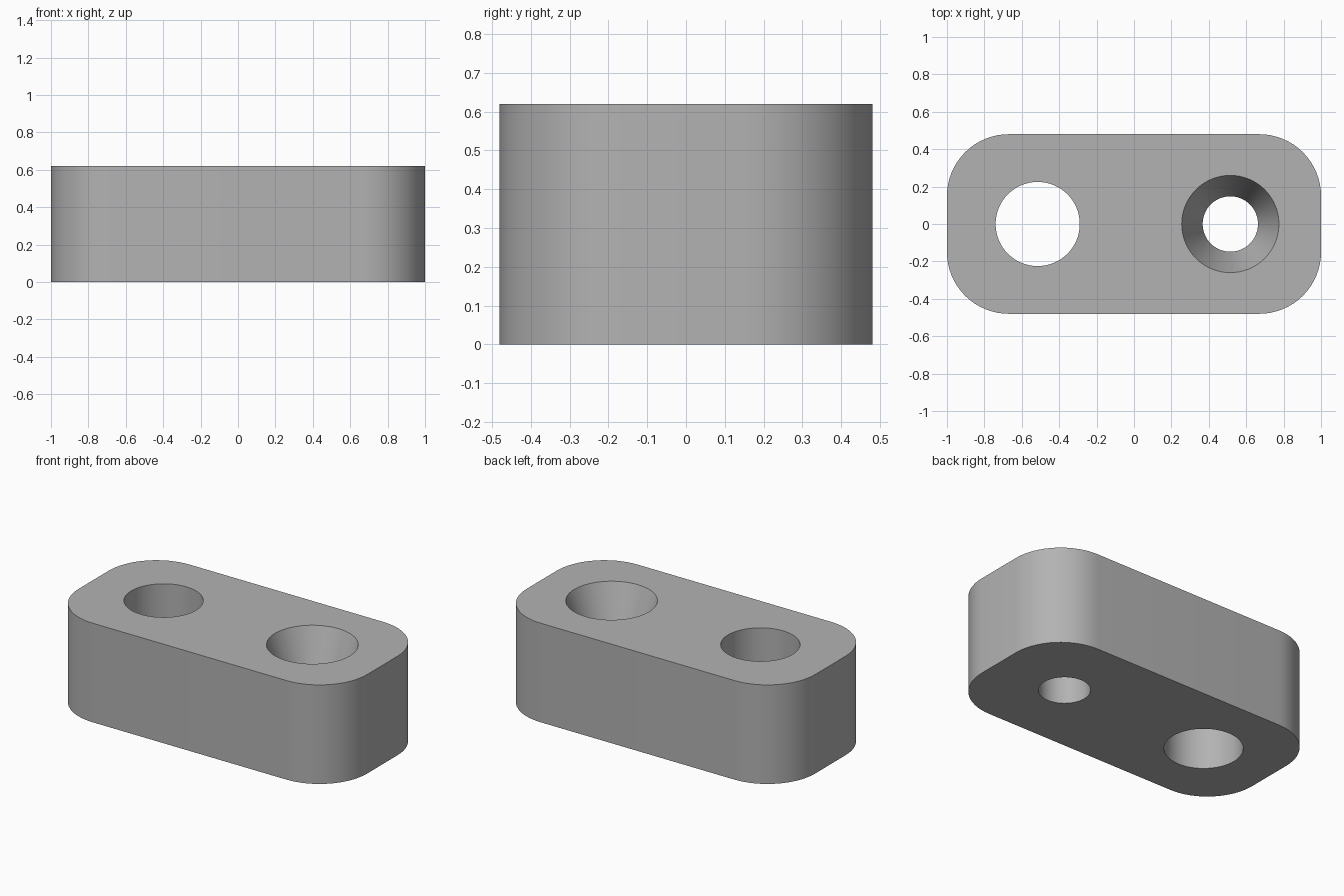
import bpy
import bmesh
from math import radians, sin, cos, pi

cube = bpy.data.objects.get("Cube")
if cube:
    bpy.data.objects.remove(cube, do_unlink=True)

HEIGHT = 0.62
HALF_X, HALF_Y, CORNER = 1.0, 0.48, 0.33
HOLE_X = 0.515
SINK_DEPTH = 0.31

grey = bpy.data.materials.new("plain grey")
grey.use_nodes = True
colour = (0.45, 0.45, 0.45, 1)
grey.diffuse_color = colour
grey.node_tree.nodes["Principled BSDF"].inputs["Base Color"].default_value = colour


def stack(name, rings):
    """Closed solid from rings of (outline points, height)."""
    bm = bmesh.new()
    loops = [[bm.verts.new((x, y, z)) for x, y in pts] for pts, z in rings]
    for low, high in zip(loops, loops[1:]):
        for i in range(len(low)):
            j = (i + 1) % len(low)
            bm.faces.new((low[i], low[j], high[j], high[i]))
    bm.faces.new(loops[0][::-1])
    bm.faces.new(loops[-1])
    mesh = bpy.data.meshes.new(name)
    bm.to_mesh(mesh)
    bm.free()
    obj = bpy.data.objects.new(name, mesh)
    bpy.context.collection.objects.link(obj)
    mesh.materials.append(grey)
    return obj


def circle(x, radius, n=64):
    return [(x + radius * cos(2 * pi * i / n), radius * sin(2 * pi * i / n)) for i in range(n)]


def rounded_rectangle(steps=16):
    pts = []
    for quarter, (sx, sy) in enumerate([(1, 1), (-1, 1), (-1, -1), (1, -1)]):
        for i in range(steps + 1):
            a = (quarter + i / steps) * pi / 2
            pts.append((sx * (HALF_X - CORNER) + CORNER * cos(a),
                        sy * (HALF_Y - CORNER) + CORNER * sin(a)))
    return pts


# Block with rounded corners
outline = rounded_rectangle()
block = stack("block", [(outline, 0), (outline, HEIGHT)])

# Straight hole on the right, countersunk hole on the left
wide = circle(-HOLE_X, 0.225)
narrow = circle(HOLE_X, 0.148)
mouth = circle(HOLE_X, 0.26)
over = circle(HOLE_X, 0.26)
cutters = [
    stack("straight_hole_cutter", [(wide, -0.1), (wide, HEIGHT + 0.1)]),
    stack("countersunk_hole_cutter", [(narrow, -0.1), (narrow, HEIGHT - SINK_DEPTH),
                                      (mouth, HEIGHT), (over, HEIGHT + 0.1)]),
]

bpy.ops.object.select_all(action="DESELECT")
bpy.context.view_layer.objects.active = block
block.select_set(True)
for cutter in cutters:
    cut = block.modifiers.new(cutter.name, "BOOLEAN")
    cut.operation = "DIFFERENCE"
    cut.solver = "EXACT"
    cut.object = cutter
    bpy.ops.object.modifier_apply(modifier=cut.name)
    bpy.data.objects.remove(cutter, do_unlink=True)

bpy.ops.object.shade_smooth_by_angle(angle=radians(15))
